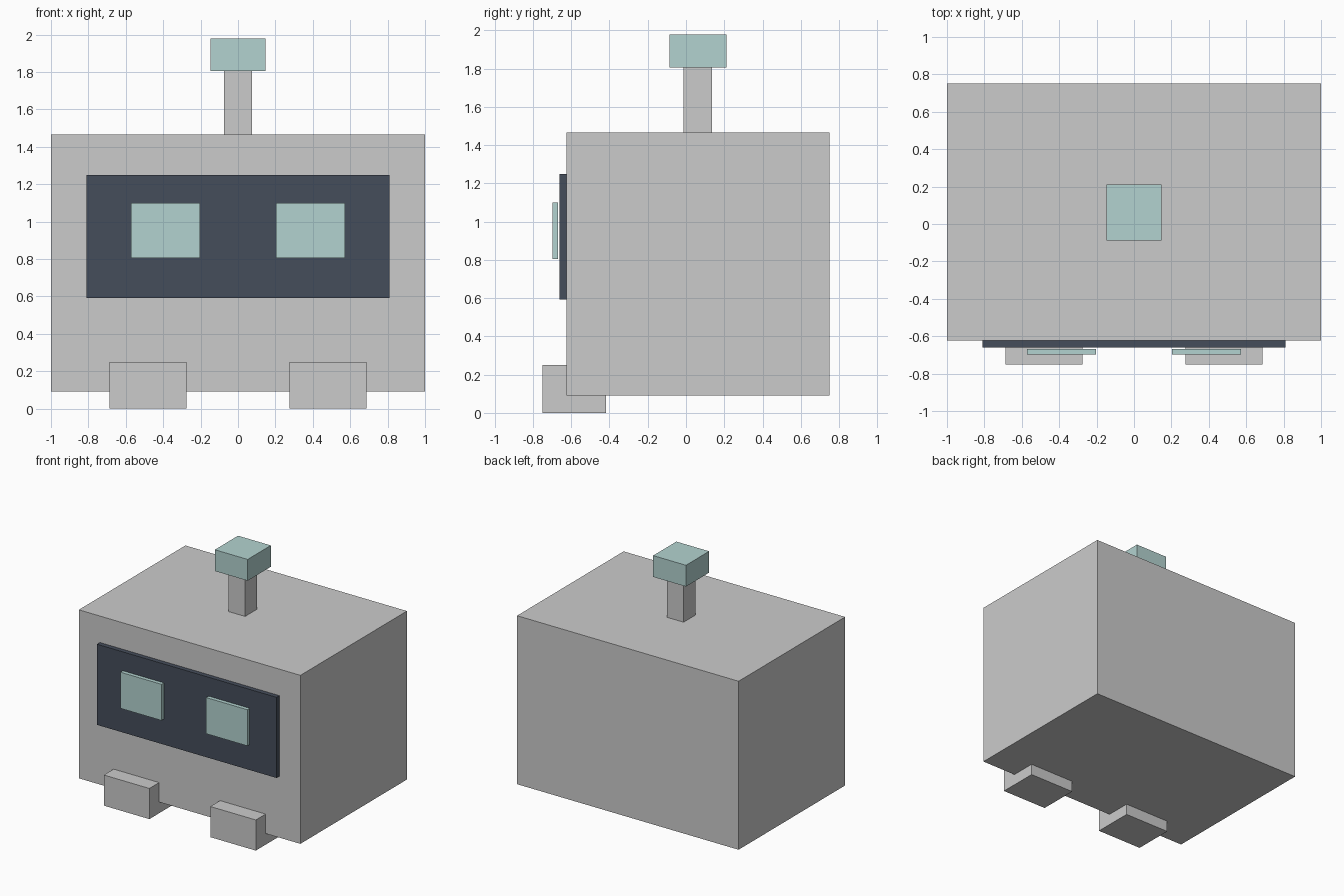
import bpy
import bmesh

if "Cube" in bpy.data.objects:
    bpy.data.objects.remove(bpy.data.objects["Cube"])


def material(name, color):
    mat = bpy.data.materials.new(name)
    mat.diffuse_color = color
    mat.use_nodes = True
    mat.node_tree.nodes["Principled BSDF"].inputs["Base Color"].default_value = mat.diffuse_color
    return mat


def box(name, xs, ys, zs, mat=None, mirrored=False):
    """Box from its (min, max) range on each axis, optionally mirrored across x = 0."""
    bm = bmesh.new()
    bmesh.ops.create_cube(bm, size=1)
    for v in bm.verts:
        v.co = [(lo + hi) / 2 + c * (hi - lo) for (lo, hi), c in zip((xs, ys, zs), v.co)]
    mesh = bpy.data.meshes.new(name)
    bm.to_mesh(mesh)
    bm.free()
    obj = bpy.data.objects.new(name, mesh)
    bpy.context.collection.objects.link(obj)
    if mat:
        mesh.materials.append(mat)
    if mirrored:
        mod = obj.modifiers.new("Mirror", 'MIRROR')
        mod.use_mirror_merge = False
    return obj


dark = material("dark_screen", (0.06, 0.075, 0.105, 1))
mint = material("mint", (0.45, 0.65, 0.63, 1))

# Main body
box("body", (-1, 1), (-0.624, 0.75), (0.091, 1.466))

# Face panel with a pair of eyes floating just in front of it
box("face_screen", (-0.81, 0.81), (-0.661, -0.624), (0.592, 1.25), dark)
box("eyes", (0.202, 0.573), (-0.699, -0.668), (0.805, 1.1), mint, mirrored=True)

# Feet under the front edge
box("feet", (0.275, 0.686), (-0.75, -0.417), (0, 0.25), mirrored=True)

# Antenna, centred on the body
box("antenna_stem", (-0.074, 0.074), (-0.014, 0.137), (1.46, 1.805))
box("antenna_tip", (-0.148, 0.148), (-0.087, 0.212), (1.805, 1.979), mint)
